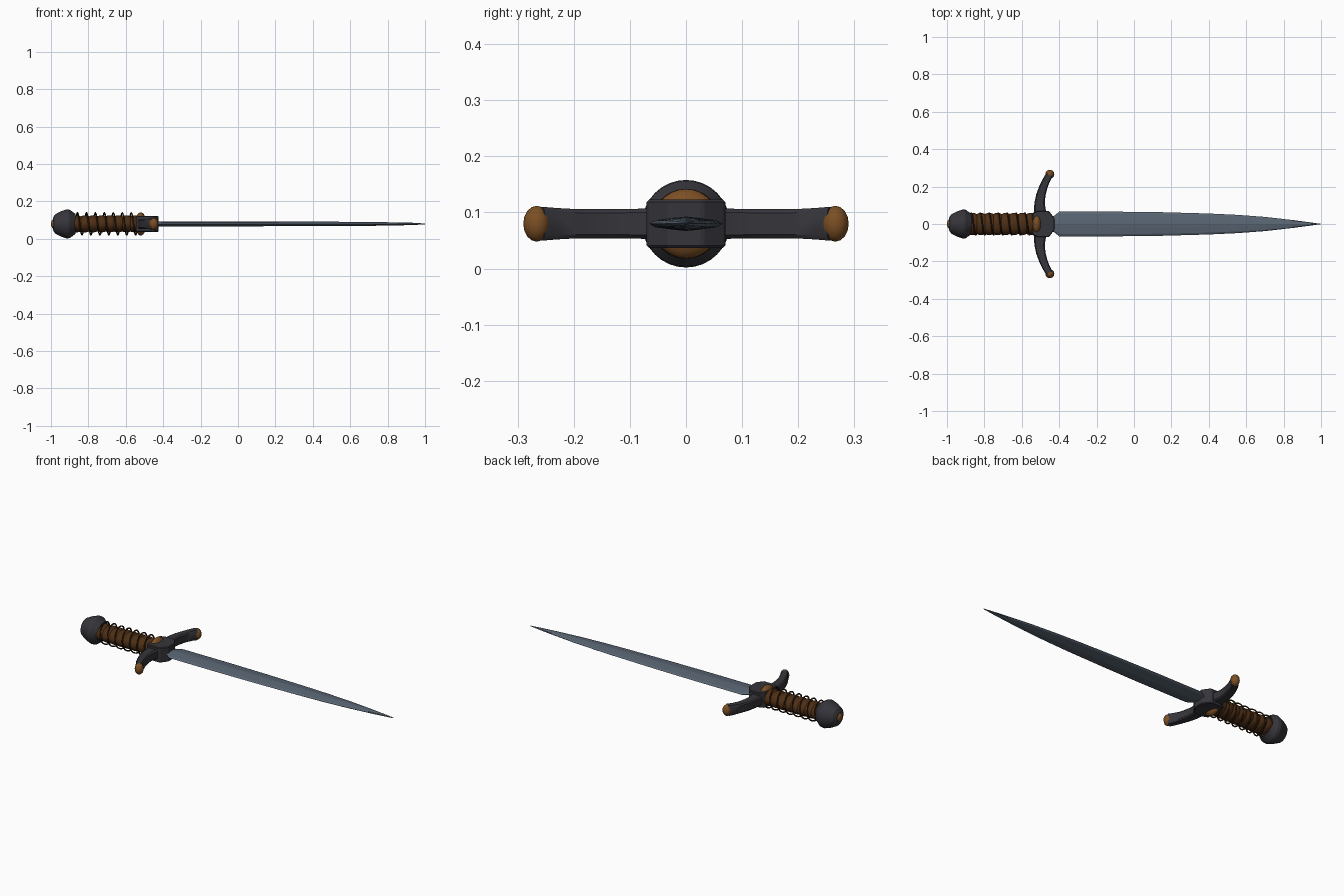
import bpy, bmesh, math
from mathutils import Vector

if "Cube" in bpy.data.objects:
    bpy.data.objects.remove(bpy.data.objects["Cube"])

ZC = 0.08  # height of the dagger's long axis


def material(name, rgb):
    m = bpy.data.materials.new(name)
    m.diffuse_color = (*rgb, 1)
    m.use_nodes = True
    m.node_tree.nodes["Principled BSDF"].inputs["Base Color"].default_value = m.diffuse_color
    return m


steel = material("blade steel", (0.10, 0.13, 0.17))
iron = material("dark iron", (0.035, 0.035, 0.043))
bronze = material("bronze", (0.20, 0.078, 0.018))
leather = material("brown leather", (0.075, 0.027, 0.007))
wire_mat = material("dark wire", (0.03, 0.014, 0.005))


def finish(bm, name, mat, angle=None):
    bmesh.ops.recalc_face_normals(bm, faces=bm.faces)
    me = bpy.data.meshes.new(name)
    bm.to_mesh(me)
    bm.free()
    ob = bpy.data.objects.new(name, me)
    bpy.context.collection.objects.link(ob)
    me.materials.append(mat)
    if angle:
        bpy.ops.object.select_all(action='DESELECT')
        ob.select_set(True)
        bpy.context.view_layer.objects.active = ob
        bpy.ops.object.shade_smooth_by_angle(angle=math.radians(angle))
    return ob


def loft(name, rings, mat, angle=None):
    """Skin a row of equal-length rings and cap both ends."""
    bm = bmesh.new()
    rows = [[bm.verts.new(p) for p in r] for r in rings]
    n = len(rows[0])
    for a, b in zip(rows, rows[1:]):
        for i in range(n):
            j = (i + 1) % n
            bm.faces.new((a[i], a[j], b[j], b[i]))
    bm.faces.new(rows[0])
    bm.faces.new(rows[-1])
    return finish(bm, name, mat, angle)


def ellipse(x, ry, rz, n):
    return [(x, ry * math.cos(2 * math.pi * i / n), ZC + rz * math.sin(2 * math.pi * i / n))
            for i in range(n)]


def ball(name, loc, size, mat, u=16, v=10):
    bm = bmesh.new()
    bmesh.ops.create_uvsphere(bm, u_segments=u, v_segments=v, radius=1)
    for p in bm.verts:
        p.co = Vector(loc) + Vector((p.co.x * size[0], p.co.y * size[1], p.co.z * size[2]))
    return finish(bm, name, mat, 40)


def mirror_y(ob):
    ob.modifiers.new("mirror", 'MIRROR').use_axis = (False, True, False)


# blade: bevelled edges rising to a central ridge; (x, half width, half thickness)
stations = [(-0.45, 0.035, 0.013), (-0.425, 0.045, 0.013), (-0.40, 0.066, 0.013),
            (-0.1, 0.066, 0.013), (0.15, 0.063, 0.0125), (0.40, 0.056, 0.012),
            (0.55, 0.049, 0.0115), (0.70, 0.038, 0.0105), (0.85, 0.021, 0.008),
            (0.94, 0.009, 0.006), (1.0, 0.0008, 0.002)]
section = [(1, 0), (0.82, 0.5), (0.3, 0.85), (0, 1), (-0.3, 0.85), (-0.82, 0.5),
           (-1, 0), (-0.82, -0.5), (-0.3, -0.85), (0, -1), (0.3, -0.85), (0.82, -0.5)]
loft("blade", [[(x, w * a, ZC + t * b) for a, b in section] for x, w, t in stations], steel)

# guard block: extruded outline with a blunt nose around the blade root
outline = [(-0.545, 0.058), (-0.515, 0.07), (-0.455, 0.07), (-0.425, 0.03)]
outline += [(x, -y) for x, y in reversed(outline)]
block = loft("guard_block", [[(x, y, ZC + s) for x, y in outline] for s in (-0.043, 0.043)], iron)
bev = block.modifiers.new("bevel", 'BEVEL')
bev.width, bev.segments = 0.004, 1

# curved guard arms: (x, y, half width, half height)
path = [(-0.495, 0.03, 0.036, 0.027), (-0.503, 0.07, 0.032, 0.027), (-0.505, 0.11, 0.028, 0.026),
        (-0.498, 0.155, 0.025, 0.026), (-0.484, 0.20, 0.022, 0.026), (-0.467, 0.237, 0.020, 0.028),
        (-0.452, 0.262, 0.019, 0.030)]
rings = []
for i, (x, y, w, h) in enumerate(path):
    a, b = path[max(i - 1, 0)], path[min(i + 1, len(path) - 1)]
    t = Vector((b[0] - a[0], b[1] - a[1])).normalized()
    corners = [(1, .75), (.75, 1), (-.75, 1), (-1, .75), (-1, -.75), (-.75, -1), (.75, -1), (1, -.75)]
    rings.append([(x + t.y * w * u, y - t.x * w * u, ZC + h * v) for u, v in corners])
mirror_y(loft("guard_arms", rings, iron, 35))

# bronze finials and the bronze boss showing above and below the block
mirror_y(ball("guard_finials", (-0.45, 0.266, ZC), (0.024, 0.024, 0.032), bronze, 12, 8))
ball("guard_boss", (-0.52, 0, ZC), (0.03, 0.06, 0.062), bronze, 24, 14)

# grip: oval leather handle with rounded wraps
x0, x1, wraps, steps = -0.885, -0.53, 8, 6
rings = []
for i in range(wraps * steps + 1):
    s = 0.90 + 0.10 * abs(math.sin(math.pi * i / steps)) ** 0.6
    rings.append(ellipse(x0 + (x1 - x0) * i / (wraps * steps), 0.059 * s, 0.045 * s, 24))
loft("grip", rings, leather, 35)

# wire wound round the grip as a round coil
turns, per = 7, 24
rings = []
for i in range(turns * per + 1):
    a = 2 * math.pi * i / per
    x = -0.87 + 0.335 * i / (turns * per)
    rings.append([(x + 0.004 * math.cos(k * math.pi / 3),
                   (0.059 + 0.004 * math.sin(k * math.pi / 3)) * math.cos(a),
                   ZC + (0.059 + 0.004 * math.sin(k * math.pi / 3)) * math.sin(a))
                  for k in range(6)])
loft("grip_wire", rings, wire_mat, 60)

# pommel: turned knob with a bronze end cap
profile = [(-0.99, 0.032), (-0.978, 0.051), (-0.945, 0.068), (-0.915, 0.078),
           (-0.90, 0.076), (-0.868, 0.053)]
loft("pommel", [ellipse(x, r, r, 32) for x, r in profile], iron, 25)
ball("pommel_cap", (-0.985, 0, ZC), (0.015, 0.026, 0.026), bronze)
